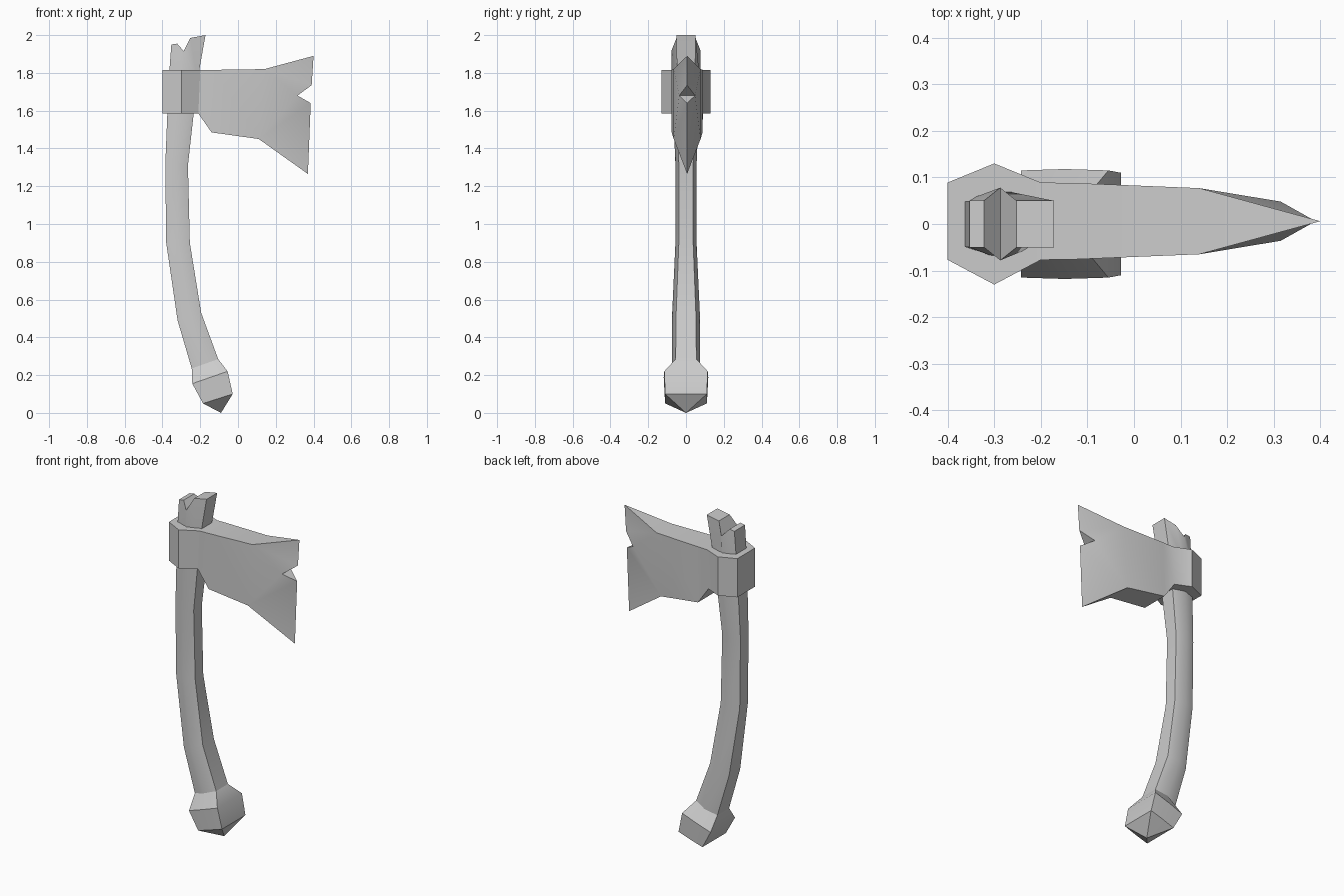
import bpy, bmesh, math

if "Cube" in bpy.data.objects:
    bpy.data.objects.remove(bpy.data.objects["Cube"])


def finish(name, bm, angle):
    bmesh.ops.recalc_face_normals(bm, faces=bm.faces[:])
    me = bpy.data.meshes.new(name)
    bm.to_mesh(me)
    bm.free()
    ob = bpy.data.objects.new(name, me)
    bpy.context.collection.objects.link(ob)
    bpy.ops.object.select_all(action='DESELECT')
    ob.select_set(True)
    bpy.context.view_layer.objects.active = ob
    bpy.ops.object.shade_smooth_by_angle(angle=math.radians(angle))


def hex_ring(bm, left, right, mid, side_y, mid_y):
    # order: left back, left front, mid front, right front, right back, mid back
    (xl, zl), (xm, zm), (xr, zr) = left, mid, right
    pts = [(xl, side_y, zl), (xl, -side_y, zl), (xm, -mid_y, zm),
           (xr, -side_y, zr), (xr, side_y, zr), (xm, mid_y, zm)]
    return [bm.verts.new(p) for p in pts]


def halfway(a, b):
    return ((a[0] + b[0]) / 2, (a[1] + b[1]) / 2)


def loft(bm, rings):
    for a, b in zip(rings, rings[1:]):
        for i in range(6):
            j = (i + 1) % 6
            bm.faces.new((a[i], a[j], b[j], b[i]))


# Curved handle: left point, right point, half depth of sides and of middle
sections = [
    ((-0.245, 0.235), (-0.105, 0.285), 0.055, 0.075),
    ((-0.32, 0.49), (-0.195, 0.53), 0.052, 0.074),
    ((-0.38, 0.90), (-0.255, 0.90), 0.038, 0.056),
    ((-0.385, 1.31), (-0.265, 1.31), 0.038, 0.056),
    ((-0.367, 1.76), (-0.215, 1.76), 0.048, 0.074),
]
bm = bmesh.new()
rings = [hex_ring(bm, l, r, halfway(l, r), s, m) for l, r, s, m in sections]
loft(bm, rings)
bm.faces.new(rings[0])

# Split top end of the handle
top = hex_ring(bm, (-0.353, 1.95), (-0.172, 2.0), (-0.287, 1.915), 0.05, 0.078)
lip_l = [bm.verts.new((-0.322, y, 1.955)) for y in (0.05, -0.05)]
lip_r = [bm.verts.new((-0.252, y, 1.985)) for y in (0.05, -0.05)]
r = rings[-1]
for f in [(r[0], r[1], top[1], top[0]), (r[3], r[4], top[4], top[3]),
          (r[1], r[2], top[2], lip_l[1], top[1]), (r[2], r[3], top[3], lip_r[1], top[2]),
          (r[4], r[5], top[5], lip_r[0], top[4]), (r[5], r[0], top[0], lip_l[0], top[5]),
          (top[0], top[1], lip_l[1], lip_l[0]), (lip_l[0], lip_l[1], top[2], top[5]),
          (top[5], top[2], lip_r[1], lip_r[0]), (lip_r[0], lip_r[1], top[3], top[4])]:
    bm.faces.new(f)
finish("handle", bm, 35)

# Knob at the foot of the handle
knob = [((-0.245, 0.235), (-0.105, 0.285), 0.055, 0.075),
        ((-0.242, 0.155), (-0.055, 0.22), 0.115, 0.118),
        ((-0.185, 0.05), (-0.028, 0.10), 0.11, 0.112)]
bm = bmesh.new()
rings = [hex_ring(bm, l, r, halfway(l, r), s, m) for l, r, s, m in knob]
loft(bm, rings)
bm.faces.new(rings[0])
tip = bm.verts.new((-0.09, 0, 0))
for i in range(6):
    bm.faces.new((rings[-1][i], rings[-1][(i + 1) % 6], tip))
finish("knob", bm, 30)

# Axe head: columns of top x, z, bottom x, z, half thickness
MID = 0.006
columns = [
    (-0.40, 1.815, -0.40, 1.585, 0.083),
    (-0.30, 1.815, -0.30, 1.585, 0.130),
    (-0.20, 1.815, -0.21, 1.585, 0.083),
    (-0.13, 1.816, -0.14, 1.485, 0.082),
    (0.14, 1.82, 0.11, 1.45, 0.071),
]
bm = bmesh.new()
cols = []
for xt, zt, xb, zb, h in columns:
    m = 0 if h > 0.1 else MID
    cols.append([bm.verts.new(p) for p in
                 [(xt, m - h, zt), (xb, m - h, zb), (xb, m + h, zb), (xt, m + h, zt)]])
for a, b in zip(cols, cols[1:]):
    for i in range(4):
        j = (i + 1) % 4
        bm.faces.new((a[i], a[j], b[j], b[i]))
bm.faces.new(cols[0])

# Cutting edge with a chipped notch
e1, e2, e3, e4 = [bm.verts.new((x, MID, z)) for x, z in
                  [(0.40, 1.89), (0.39, 1.735), (0.385, 1.64), (0.37, 1.265)]]
notch = [bm.verts.new((0.315, MID + y, 1.68)) for y in (-0.042, 0.042)]
c = cols[-1]
for t, b, n in ((c[0], c[1], notch[0]), (c[3], c[2], notch[1])):
    for f in [(t, e1, e2), (t, e2, n), (t, n, b), (b, n, e3), (b, e3, e4)]:
        bm.faces.new(f)
bm.faces.new((c[0], c[3], e1))
bm.faces.new((c[1], c[2], e4))
bm.faces.new((notch[0], notch[1], e2))
bm.faces.new((notch[0], notch[1], e3))
finish("axe_head", bm, 25)
